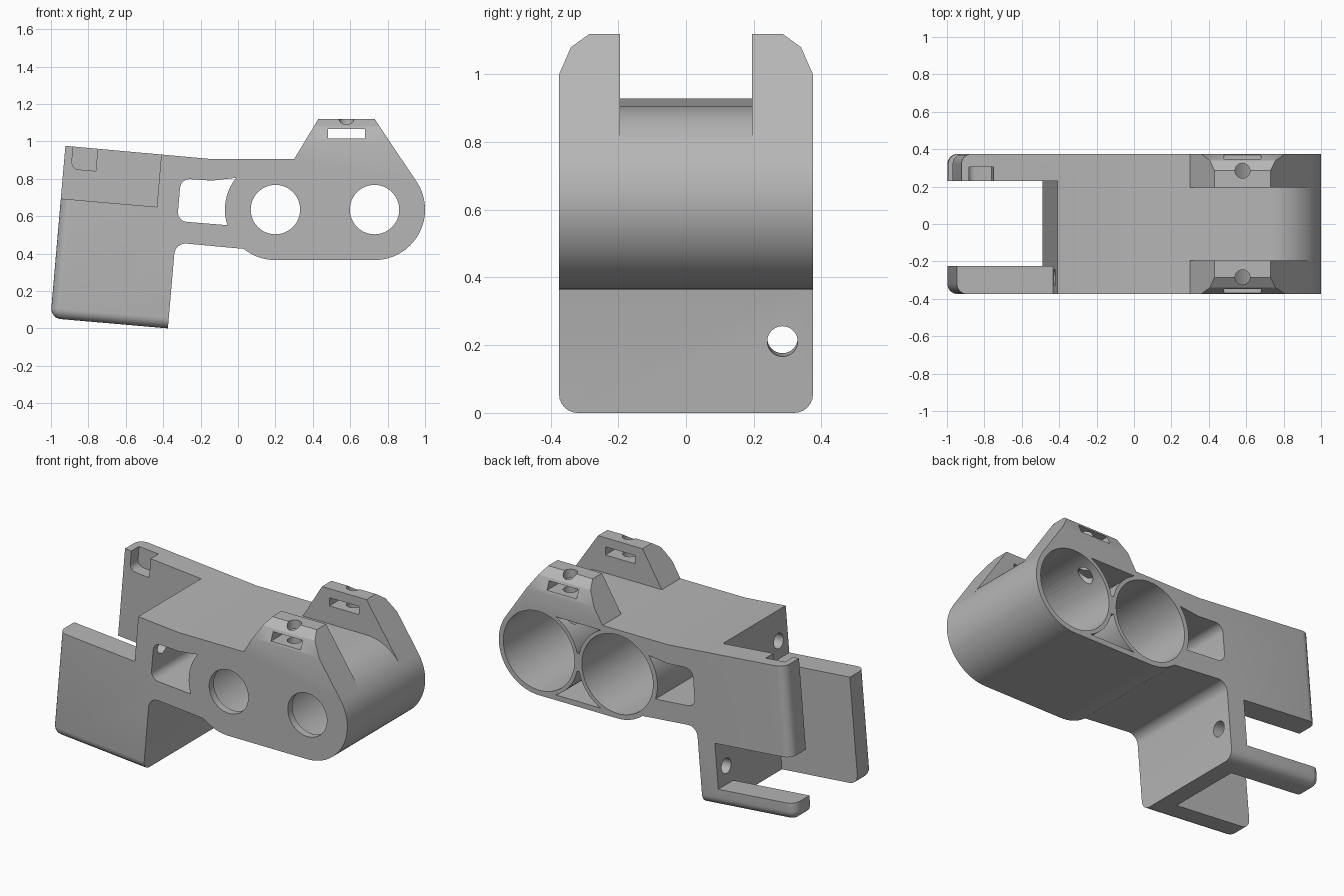
import bpy, bmesh, math
from mathutils import Vector

if "Cube" in bpy.data.objects:
    bpy.data.objects.remove(bpy.data.objects["Cube"], do_unlink=True)

TILT = math.radians(4.95)
HALF = 0.375            # half depth
ZC = 0.635              # height of both bores
BORES = (0.2, 0.73)


def tilted(u, w):
    """Point in the leaning frame of the clip end."""
    c, s = math.cos(TILT), math.sin(TILT)
    return (-0.375 + u * c + w * s, -u * s + w * c)


def arc(cx, cz, r, a0, a1, n=8, frame=lambda x, z: (x, z)):
    angles = [math.radians(a0 + (a1 - a0) * i / n) for i in range(n + 1)]
    return [frame(cx + r * math.cos(a), cz + r * math.sin(a)) for a in angles]


def prism(name, pts, lo, hi, axis="y"):
    """Extrude a profile along y (points x, z) or along x (points y, z)."""
    place = (lambda p, d: (p[0], d, p[1])) if axis == "y" else (lambda p, d: (d, p[0], p[1]))
    bm = bmesh.new()
    near = [bm.verts.new(place(p, lo)) for p in pts]
    far = [bm.verts.new(place(p, hi)) for p in pts]
    bm.faces.new(near)
    bm.faces.new(far[::-1])
    for i in range(len(pts)):
        j = (i + 1) % len(pts)
        bm.faces.new((near[j], near[i], far[i], far[j]))
    bmesh.ops.recalc_face_normals(bm, faces=bm.faces)
    mesh = bpy.data.meshes.new(name)
    bm.to_mesh(mesh)
    bm.free()
    obj = bpy.data.objects.new(name, mesh)
    bpy.context.collection.objects.link(obj)
    return obj


def tilted_box(name, u0, u1, w0, w1, y0, y1):
    corners = [(u0, w0), (u1, w0), (u1, w1), (u0, w1)]
    return prism(name, [tilted(*c) for c in corners], y0, y1)


def rod(name, centre, r, length, rotation=(0, 0, 0)):
    bpy.ops.mesh.primitive_cylinder_add(vertices=32, radius=r, depth=length,
                                        location=centre, rotation=rotation)
    bpy.context.object.name = name
    return bpy.context.object


def cut(target, cutter):
    cutter.hide_render = True
    mod = target.modifiers.new("cut", "BOOLEAN")
    mod.operation, mod.solver, mod.object = "DIFFERENCE", "EXACT", cutter
    bpy.context.view_layer.objects.active = target
    bpy.ops.object.modifier_apply(modifier=mod.name)
    bpy.data.objects.remove(cutter, do_unlink=True)


# Whole side silhouette: leaning clip, bridge, rounded nose and mounting lugs
outline = [tilted(-0.63, 0), tilted(0, 0)]
outline += arc(0.06, 0.40, 0.06, 180, 90, 6, tilted)
outline += arc(0.2, ZC, 0.27, 231, 270, 8)
outline += arc(0.73, ZC, 0.27, 270, 393.7, 28)
outline += [(0.73, 1.12), (0.43, 1.12), (0.3, 0.905), (-0.14, 0.905), tilted(-0.63, 0.925)]
body = prism("bracket_body", outline, -HALF, HALF)

# Round the outer edges of the clip end
bm = bmesh.new()
bm.from_mesh(body.data)
corner, heel, top = [Vector(tilted(*p)) for p in ((-0.63, 0), (0, 0), (-0.63, 0.925))]


def joins(edge, a, b):
    p, q = [Vector((v.co.x, v.co.z)) for v in edge.verts]
    return ((p - a).length + (q - b).length < 0.001 or
            (p - b).length + (q - a).length < 0.001)


rounded = [e for e in bm.edges if any(joins(e, corner, o) for o in (corner, heel, top))]
bmesh.ops.bevel(bm, geom=rounded, offset=0.055, segments=6, profile=0.5, affect="EDGES")
bm.to_mesh(body.data)
bm.free()

# Clip end: open channel, low front cheek, rear window and latch notch
cut(body, tilted_box("channel", -0.8, -0.115, -0.2, 1.2, -0.225, 0.23))
cut(body, tilted_box("front_step", -0.8, -0.115, 0.642, 1.2, -0.5, -0.2))
cut(body, tilted_box("rear_window", -0.8, -0.115, 0.105, 0.38, 0.2, 0.5))
notch = arc(-0.548, 0.845, 0.04, 180, 270, 5, tilted)
notch += [tilted(-0.457, 0.805), tilted(-0.457, 1.1), tilted(-0.588, 1.1)]
cut(body, prism("latch_notch", notch, 0.2, 0.305))

# Window through the bridge, ending against the bore wall
window = arc(0.05, 0.755, 0.05, 90, 180, 6, tilted)
window += arc(0.05, 0.626, 0.05, 180, 270, 6, tilted)
window += arc(0.2, ZC, 0.27, 198, 141, 10) + [(-0.14, 0.79)]
cut(body, prism("bridge_window", window, -0.6, 0.6))

# Gap between the lugs, following the rounded nose
gap = [(0.3, 0.905)] + arc(0.73, ZC, 0.27, 90, 33.7, 13)
gap += [(1.2, 0.9), (1.2, 1.3), (0.3, 1.3)]
cut(body, prism("lug_gap", gap, -0.195, 0.195))

# Lug chamfers and vertical screw holes
for side in (-1, 1):
    chamfer = [(0.39, 0.966), (0.34, 1.08), (0.285, 1.12), (0.244, 1.15), (0.45, 1.15), (0.45, 0.966)]
    cut(body, prism("chamfer", [(side * y, z) for y, z in chamfer], 0.2, 1.1, "x"))
    cut(body, rod("screw_hole", (0.58, side * 0.285, 1.0), 0.04, 0.46))

# Nut slot through both lugs
cut(body, prism("nut_slot", [(0.48, 1.015), (0.68, 1.015), (0.68, 1.065), (0.48, 1.065)], -0.6, 0.6))

# Wide bores from the back with small openings in the front plate
across = (math.pi / 2, 0, 0)
for x in BORES:
    for r, lo, hi in ((0.24, -0.33, 0.5), (0.132, -0.5, 0.0)):
        centre = (x, (lo + hi) / 2, ZC)
        bpy.ops.mesh.primitive_cylinder_add(vertices=64, radius=r, depth=hi - lo,
                                            location=centre, rotation=across)
        cut(body, bpy.context.object)

# Three-sided pockets above and below where the bores meet
half_angle = math.degrees(math.asin(0.238 / 0.263))
for side in (-1, 1):
    pocket = arc(BORES[0], ZC, 0.263, side * half_angle, side * 12, 10)
    pocket += arc(BORES[1], ZC, 0.263, 180 - side * 12, 180 - side * half_angle, 10)
    cut(body, prism("web_pocket", pocket, -0.33, 0.5))

# Screw holes through the leaning wall
along = (0, math.pi / 2 + TILT, 0)
for y, u, w, length in ((0.285, -0.06, 0.212, 0.3), (-0.285, -0.05, 0.745, 0.26)):
    x, z = tilted(u, w)
    cut(body, rod("wall_hole", (x, y, z), 0.045, length, along))

# Plain grey plastic
mat = bpy.data.materials.new("grey_plastic")
mat.use_nodes = True
grey = (0.47, 0.47, 0.47, 1)
mat.diffuse_color = grey
mat.node_tree.nodes["Principled BSDF"].inputs["Base Color"].default_value = grey
body.data.materials.clear()
body.data.materials.append(mat)

bpy.ops.object.select_all(action="DESELECT")
body.select_set(True)
bpy.context.view_layer.objects.active = body
bpy.ops.object.shade_smooth_by_angle(angle=math.radians(25))
